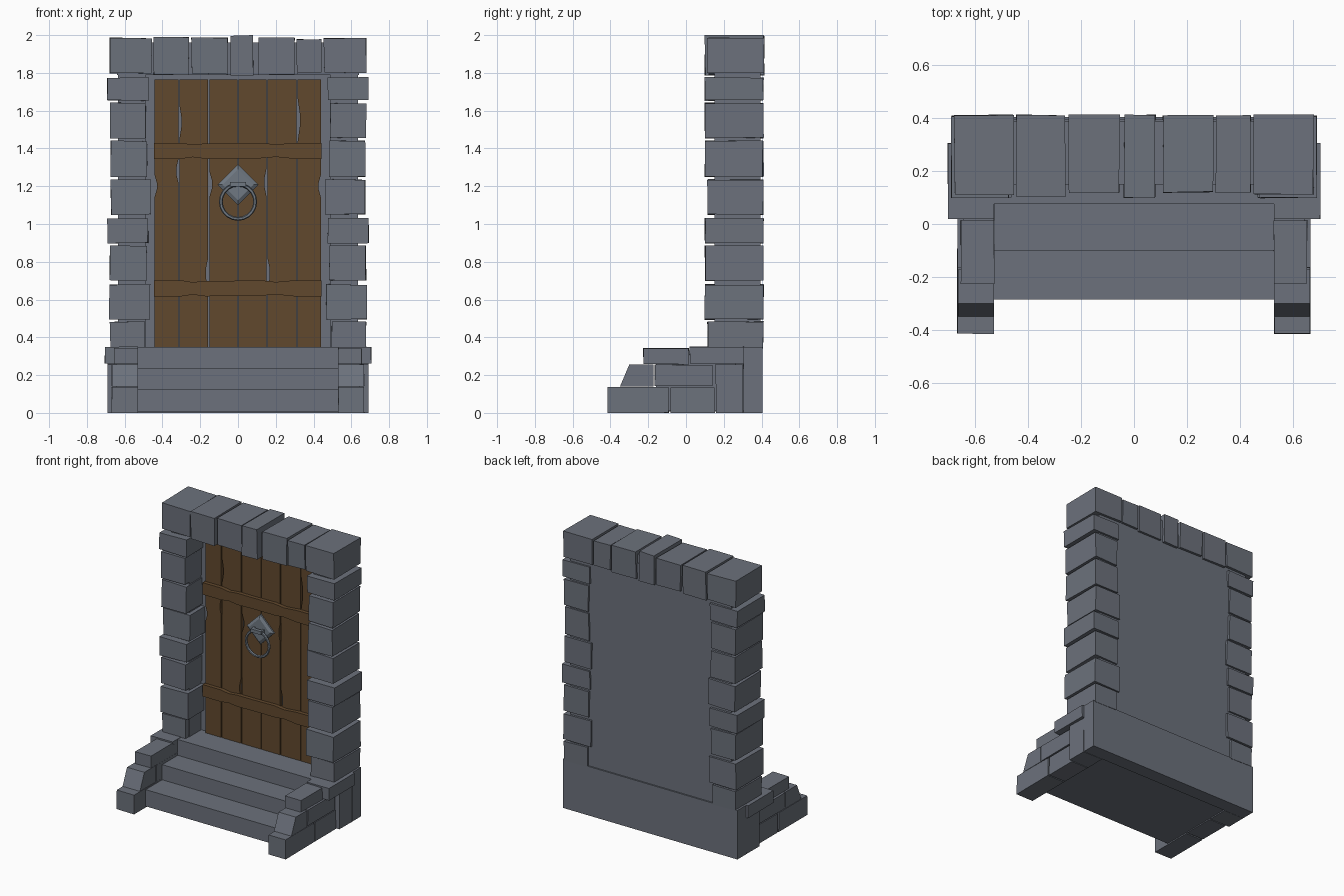
import bpy, bmesh, math, random
from mathutils import Matrix

if "Cube" in bpy.data.objects:
    bpy.data.objects.remove(bpy.data.objects["Cube"])

random.seed(4)


def material(name, rgb):
    m = bpy.data.materials.new(name)
    m.diffuse_color = (*rgb, 1)
    m.use_nodes = True
    m.node_tree.nodes["Principled BSDF"].inputs["Base Color"].default_value = m.diffuse_color
    return m


STONE = material("grey stone", (0.150, 0.166, 0.200))
WOOD = material("brown wood", (0.120, 0.065, 0.026))
IRON = material("grey iron", (0.160, 0.190, 0.225))


def finish(bm, name, mat):
    bmesh.ops.recalc_face_normals(bm, faces=bm.faces)
    me = bpy.data.meshes.new(name)
    bm.to_mesh(me)
    bm.free()
    me.materials.append(mat)
    ob = bpy.data.objects.new(name, me)
    bpy.context.collection.objects.link(ob)
    return ob


def block(name, x, y, z, mat=STONE, jitter=0.0):
    """Box from ranges, with slightly uneven corners."""
    bm = bmesh.new()
    bmesh.ops.create_cube(bm, size=1)
    for v in bm.verts:
        for i, (a, b) in enumerate((x, y, z)):
            v.co[i] = (a + b) / 2 + v.co[i] * (b - a) + random.uniform(-jitter, jitter)
    return finish(bm, name, mat)


def extrude(name, pts, axis, a, b, mat):
    """Polygon extruded along x (pts are y,z) or y (pts are x,z)."""
    bm = bmesh.new()
    place = (lambda p, d: (d, p[0], p[1])) if axis == "x" else (lambda p, d: (p[0], d, p[1]))
    f = bm.faces.new([bm.verts.new(place(p, a)) for p in pts])
    g = bmesh.ops.extrude_face_region(bm, geom=[f])
    d = place((0, 0), b - a)
    bmesh.ops.translate(bm, vec=d, verts=[v for v in g["geom"] if isinstance(v, bmesh.types.BMVert)])
    return finish(bm, name, mat)


# wall behind the door and the inner core of the frame
block("back_wall", (-0.635, 0.635), (0.285, 0.395), (0.30, 1.90))
block("lintel_core", (-0.64, 0.64), (0.15, 0.39), (1.79, 1.96))
for s in (-1, 1):
    block("column_core", sorted((s * 0.635, s * 0.49)), (0.15, 0.393), (0.30, 1.90))

# column stones: outer x, inner x, bottom, top, front y
COLUMN = [
    (0.690, 0.475, 1.655, 1.775, 0.10), (0.677, 0.488, 1.455, 1.640, 0.10),
    (0.675, 0.483, 1.250, 1.440, 0.10), (0.673, 0.463, 1.050, 1.235, 0.115),
    (0.690, 0.475, 0.900, 1.030, 0.10), (0.677, 0.485, 0.700, 0.885, 0.10),
    (0.682, 0.467, 0.495, 0.680, 0.10), (0.677, 0.495, 0.345, 0.483, 0.115)]
for s in (-1, 1):
    for xo, xi, z0, z1, y0 in COLUMN:
        block("column_stone", sorted((s * xo, s * xi)), (y0, 0.409), (z0, z1), STONE, 0.003)

# lintel stones across the top
for x0, x1, z0, z1, y0 in [
        (-0.68, -0.457, 1.80, 1.985, 0.112), (-0.445, -0.26, 1.79, 1.987, 0.105),
        (-0.245, -0.055, 1.795, 1.985, 0.12), (-0.037, 0.082, 1.787, 1.998, 0.10),
        (0.11, 0.30, 1.79, 1.987, 0.12), (0.312, 0.443, 1.80, 1.978, 0.12),
        (0.455, 0.68, 1.80, 1.982, 0.112)]:
    block("lintel_stone", (x0, x1), (y0, 0.412), (z0, z1), STONE, 0.003)

# base slab and steps
block("base_slab", (-0.69, 0.69), (0.305, 0.405), (0, 0.35))
extrude("steps", [(0.31, 0.008), (-0.285, 0.008), (-0.285, 0.127), (-0.10, 0.127), (-0.10, 0.235),
                  (0.075, 0.235), (0.075, 0.348), (0.31, 0.348)], "x", -0.535, 0.535, STONE)

# stones of the side walls beside the steps
for s in (-1, 1):
    for xo, y0, y1, z0, z1 in [
            (0.668, -0.415, -0.092, 0, 0.137), (0.666, -0.082, 0.152, 0, 0.135),
            (0.668, -0.165, 0.14, 0.143, 0.255), (0.690, 0.158, 0.303, 0, 0.258),
            (0.655, -0.225, 0.014, 0.258, 0.343), (0.705, 0.020, 0.306, 0.261, 0.35)]:
        block("side_wall_stone", sorted((s * 0.53, s * xo)), (y0, y1), (z0, z1), STONE, 0.0015)
    extrude("sloped_side_stone", [(-0.35, 0.139), (-0.172, 0.139), (-0.172, 0.256), (-0.30, 0.256)],
            "x", s * 0.53, s * 0.667, STONE)
    block("side_wall_core", sorted((s * 0.53, s * 0.645)), (-0.16, 0.31), (0.01, 0.33))

# door planks with chipped edges: gap number -> (height, half length, depth)
EDGES = [-0.445, -0.313, -0.155, 0.0, 0.153, 0.312, 0.442]
CHIPS = {0: (1.20, 0.06, 0.012), 1: (1.54, 0.09, 0.010), 2: (1.21, 0.07, 0.014),
         4: (0.74, 0.08, 0.012), 5: (1.55, 0.12, 0.012), 6: (1.20, 0.06, 0.012)}
CHIPS_LEFT = {1: (1.28, 0.06, 0.010), 2: (0.74, 0.08, 0.012), 4: (1.22, 0.07, 0.010)}


def edge(x, chip, inward):
    pts = [(x, 0.345)]
    if chip:
        z, h, d = chip
        pts += [(x, z - h), (x + inward * d, z - h * 0.3), (x + inward * d, z + h * 0.3), (x, z + h)]
    return pts + [(x, 1.766)]


for i in range(6):
    left = edge(EDGES[i] + 0.003, CHIPS.get(i), 1)
    right = edge(EDGES[i + 1] - 0.003, CHIPS_LEFT.get(i + 1, CHIPS.get(6) if i == 5 else None), -1)
    extrude("door_plank", right + left[::-1], "y", 0.262, 0.29, WOOD)

# cross bars with a worn outline
for z0, z1 in ((1.345, 1.43), (0.617, 0.702)):
    xs = [-0.445, -0.30, -0.24, -0.17, -0.05, 0.12, 0.20, 0.30, 0.442]
    wob = [0, 0, 0.009, 0, 0.003, 0.003, 0.010, 0, 0]
    low = [(x, z0 + w) for x, w in zip(xs, wob)]
    top = [(x, z1 - w) for x, w in zip(xs, wob[::-1])]
    extrude("door_cross_bar", low + top[::-1], "y", 0.235, 0.265, WOOD)

# diamond handle plate with a raised centre
bm = bmesh.new()
rings = []
for r, y in ((0.108, 0.265), (0.108, 0.252), (0.082, 0.240)):
    rings.append([bm.verts.new((r * math.cos(a), y, 1.208 + r * math.sin(a)))
                  for a in (k * math.pi / 2 for k in range(4))])
for p, q in zip(rings, rings[1:]):
    for k in range(4):
        bm.faces.new((p[k], p[(k + 1) % 4], q[(k + 1) % 4], q[k]))
bm.faces.new(rings[0])
bm.faces.new(rings[-1])
finish(bm, "handle_plate", IRON)

# bracket that holds the ring
block("handle_bracket", (-0.042, 0.042), (0.200, 0.225), (1.198, 1.222), IRON)
for s in (-1, 1):
    block("bracket_arm", sorted((s * 0.028, s * 0.042)), (0.200, 0.25), (1.198, 1.222), IRON)

# hanging ring
bm = bmesh.new()
N, M = 20, 6
grid = []
for i in range(N):
    a = 2 * math.pi * i / N
    row = []
    for j in range(M):
        b = 2 * math.pi * j / M
        r = 0.091 + 0.010 * math.cos(b)
        row.append(bm.verts.new((r * math.sin(a), 0.222 + 0.010 * math.sin(b), 1.118 + r * math.cos(a))))
    grid.append(row)
for i in range(N):
    for j in range(M):
        bm.faces.new((grid[i][j], grid[(i + 1) % N][j],
                      grid[(i + 1) % N][(j + 1) % M], grid[i][(j + 1) % M]))
finish(bm, "handle_ring", IRON)
